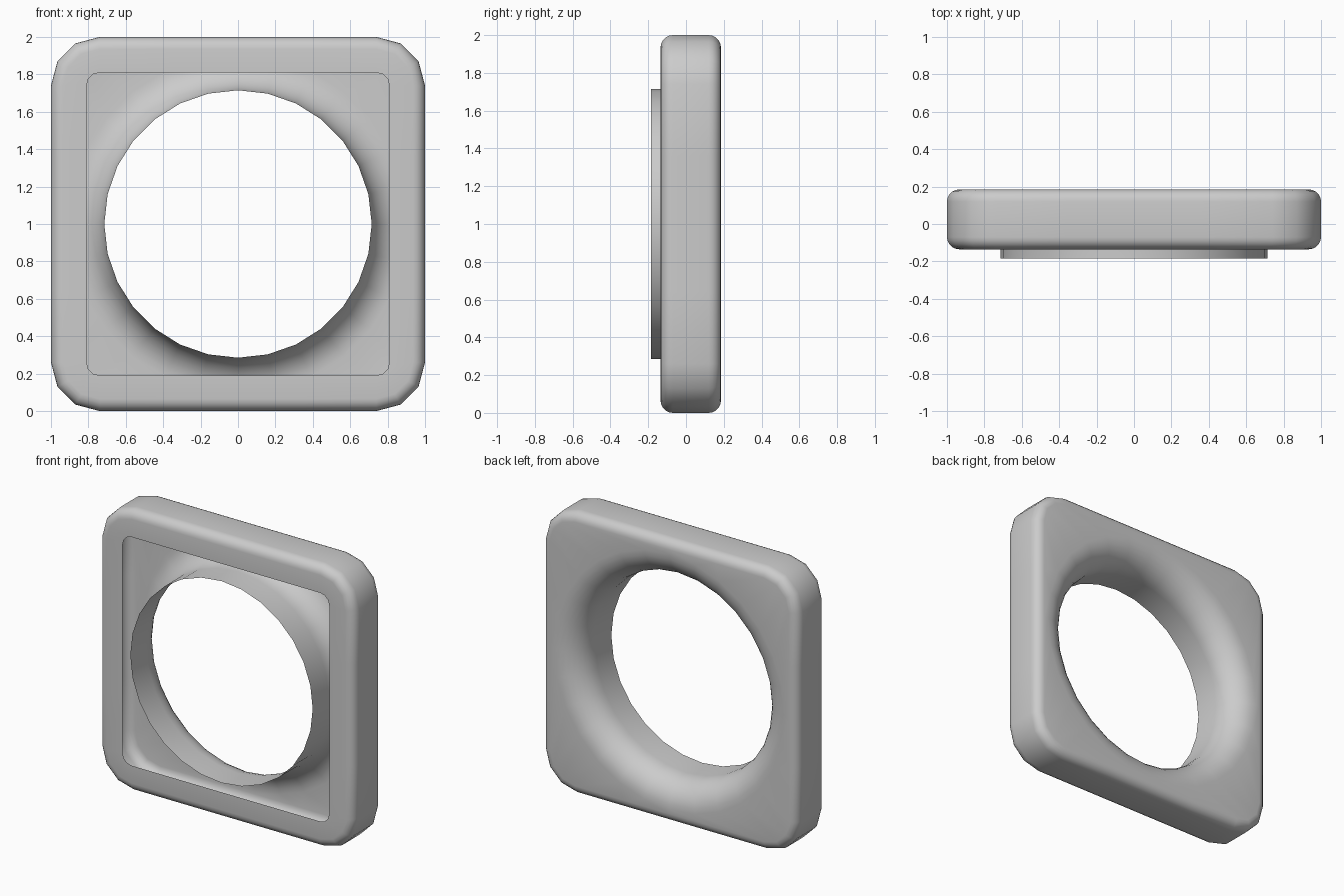
import bpy, bmesh
from math import sin, cos, pi, radians

if "Cube" in bpy.data.objects:
    bpy.data.objects.remove(bpy.data.objects["Cube"])

N = 28            # sides of the round opening (7 per quadrant)
CZ = 1.0          # centre height
BACK, FRONT, TUBE_END = 0.185, -0.135, -0.185
FLARE, BEVEL = 0.19, 0.065


def circle_ring(r, y):
    return [(r * sin(2 * pi * i / N), y, CZ + r * cos(2 * pi * i / N)) for i in range(N)]


def square_ring(inset, y):
    """Rounded square with 28 points, clockwise from the top middle."""
    c, r = 0.74, 0.26 - inset
    quad = [(0, c + r), (0.36, c + r)]
    quad += [(c + r * sin(radians(a)), c + r * cos(radians(a))) for a in (0, 30, 60, 90)]
    quad += [(c + r, 0.36)]
    pts = []
    for _ in range(4):
        pts += [(x, y, CZ + z) for x, z in quad]
        quad = [(z, -x) for x, z in quad]
    return pts


# round collar, then flare opening out to the back face
rings = [circle_ring(0.715, TUBE_END)]
for k in range(9):
    a = pi / 2 * k / 8
    rings.append(circle_ring(0.715 + FLARE * (1 - cos(a)), BACK - FLARE + FLARE * sin(a)))

# rounded back edge, outer wall, rounded front edge
for k in range(6):
    a = pi / 2 * k / 5
    rings.append(square_ring(BEVEL * (1 - sin(a)), BACK - BEVEL * (1 - cos(a))))
for k in range(6):
    a = pi / 2 * k / 5
    rings.append(square_ring(BEVEL * (1 - cos(a)), FRONT + BEVEL * (1 - sin(a))))

# flat front rim ending at the square opening
rings.append(square_ring(0.19, FRONT))

# skin the rings into one open shell
bm = bmesh.new()
loops = [[bm.verts.new(p) for p in ring] for ring in rings]
for a, b in zip(loops, loops[1:]):
    for i in range(N):
        j = (i + 1) % N
        bm.faces.new((a[i], b[i], b[j], a[j]))
mesh = bpy.data.meshes.new("square_frame")
bm.to_mesh(mesh)
bm.free()
frame = bpy.data.objects.new("square_frame", mesh)
bpy.context.collection.objects.link(frame)
bpy.context.view_layer.objects.active = frame
frame.select_set(True)
bpy.ops.object.shade_smooth_by_angle(angle=radians(40))
